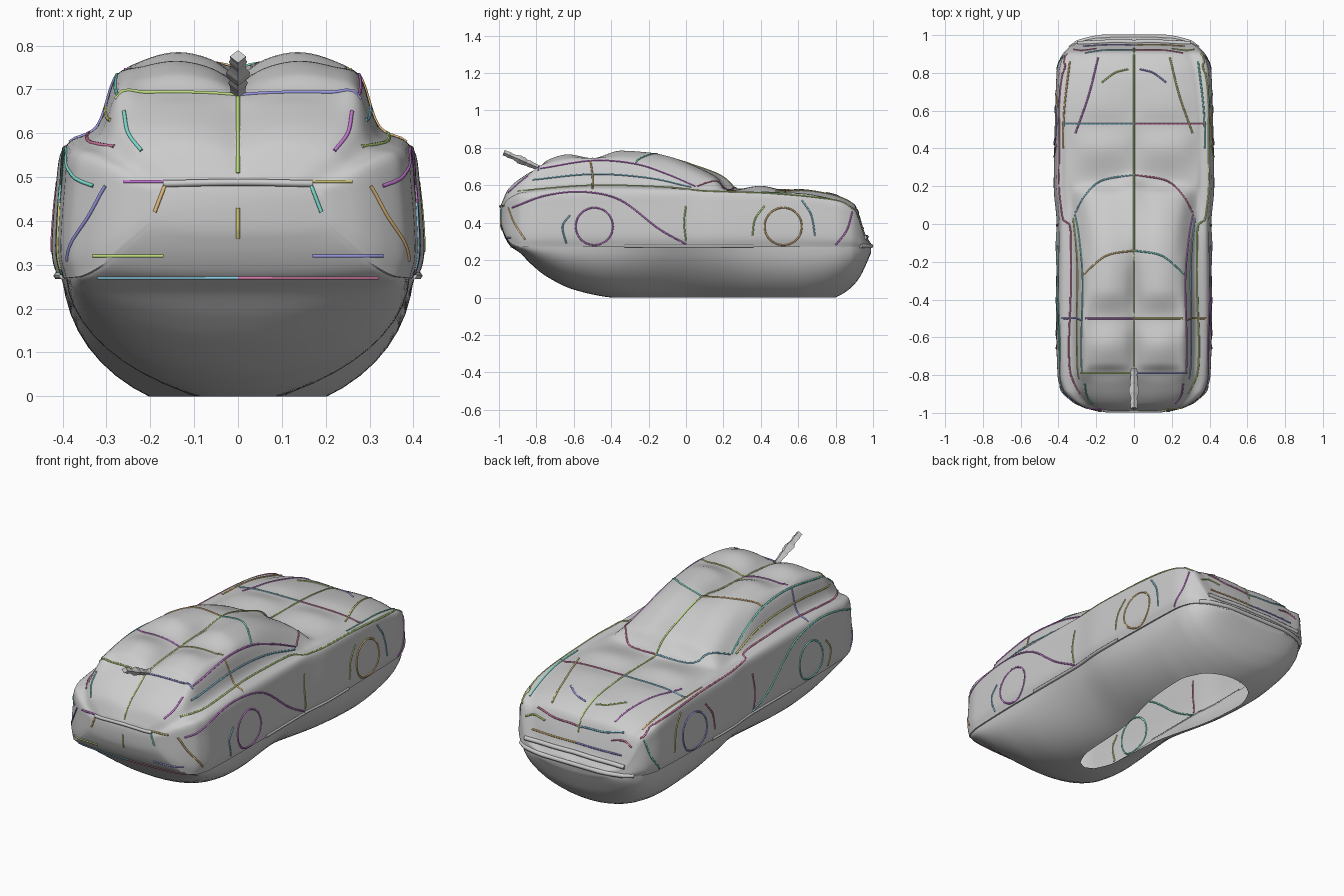
import bpy, bmesh, math, random
from mathutils import Vector
from mathutils.bvhtree import BVHTree

if "Cube" in bpy.data.objects:
    bpy.data.objects.remove(bpy.data.objects["Cube"])

random.seed(4)


def smooth_keys(*kv):
    """Monotone cubic through (position, value) keys."""
    xs, ys = kv[0::2], kv[1::2]
    d = [(ys[i+1]-ys[i])/(xs[i+1]-xs[i]) for i in range(len(xs)-1)]
    m = [d[0]] + [0 if a*b <= 0 else 2*a*b/(a+b) for a, b in zip(d, d[1:])] + [d[-1]]

    def f(x):
        i = max(j for j in range(len(d)) if j == 0 or xs[j] <= x)
        h = xs[i+1]-xs[i]
        t = (x-xs[i])/h
        return ((2*t**3-3*t*t+1)*ys[i] + (t**3-2*t*t+t)*h*m[i]
                + (3*t*t-2*t**3)*ys[i+1] + (t**3-t*t)*h*m[i+1])
    return f


def spline(pts, n):
    """Catmull-Rom through points."""
    P = [Vector(p) for p in pts]
    P = [2*P[0]-P[1]] + P + [2*P[-1]-P[-2]]
    out = []
    for i in range(1, len(P)-2):
        a, b, c, d = P[i-1:i+3]
        for k in range(n):
            t = k/n
            out.append(0.5*(2*b+(c-a)*t+(2*a-5*b+4*c-d)*t*t+(3*b-a-3*c+d)*t**3))
    return out + [P[-2]]


def mesh_object(name, bm):
    bmesh.ops.recalc_face_normals(bm, faces=bm.faces)
    me = bpy.data.meshes.new(name)
    bm.to_mesh(me)
    bm.free()
    ob = bpy.data.objects.new(name, me)
    bpy.context.collection.objects.link(ob)
    return ob


# Body outlines along the length: width, sill, belly, shoulder, roof edge, pillow tops, centre
width = smooth_keys(-.99, .2, -.97, .27, -.93, .335, -.88, .38, -.8, .40, -.5, .408, 0, .405,
                    .2, .42, .5, .415, .8, .405, .88, .385, .93, .345, .96, .3, .99, .19)
sill = smooth_keys(-.99, .40, -.97, .34, -.94, .295, -.89, .272, -.8, .27, .9, .27, .99, .258)
belly = smooth_keys(-.99, .38, -.97, .325, -.94, .275, -.89, .24, -.83, .18, -.75, .115, -.6, .042,
                    -.4, 0, -.2, -.014, .1, -.025, .4, -.042, .6, -.046, .72, -.028, .8, 0,
                    .88, .05, .93, .11, .96, .17, .99, .24)
shoulder = smooth_keys(-.99, .47, -.95, .52, -.88, .55, -.5, .575, 0, .57, .1, .565, .3, .56,
                       .6, .55, .8, .515, .9, .47, .93, .40, .96, .315, .99, .278)
roof_w = smooth_keys(-.99, .13, -.95, .22, -.85, .27, -.5, .275, -.27, .27, 0, .30,
                     .1, .32, .3, .33, .6, .32, .9, .26, .99, .13)
roof_z = smooth_keys(-.99, .49, -.95, .56, -.85, .64, -.77, .70, -.5, .735, -.27, .72, 0, .62,
                     .1, .58, .25, .57, .6, .56, .8, .53, .9, .485, .93, .415, .96, .325, .99, .283)
pillow = smooth_keys(-.99, .495, -.95, .58, -.85, .66, -.78, .70, -.74, .735, -.63, .765, -.5, .745,
                     -.35, .785, -.2, .775, -.1, .755, .1, .675, .17, .635, .21, .58, .24, .575,
                     .4, .597, .53, .575, .6, .58, .75, .56, .9, .5, .93, .43, .96, .335, .99, .288)
centre = smooth_keys(-.99, .49, -.95, .56, -.85, .645, -.78, .69, -.5, .72, -.3, .73, -.14, .75,
                     .1, .688, .2, .645, .24, .61, .27, .58, .5, .577, .75, .555, .9, .49,
                     .93, .42, .96, .33, .99, .288)


def half_section(y):
    w, s, b, h = width(y), sill(y), belly(y), shoulder(y)
    rw, rz, pz, cz = roof_w(y), roof_z(y), pillow(y), centre(y)
    pinch = .3*math.exp(-((y+.02)/.33)**2)      # waist in the lower hull
    low = [Vector((.96*w*math.sin(a)*(1-pinch*math.cos(a)), s-(s-b)*math.cos(a)))
           for a in [k*math.pi/24 for k in range(13)]]
    wb = w*.955
    side = spline([(w*.98, s), (w*1.012, s+.22*(h-s)), (w*.99, s+.7*(h-s)), (wb, h),
                   (wb+(rw-wb)*.6, h+.25*(rz-h)), (rw, rz),
                   (rw*.78, rz+(pz-rz)*.7), (rw*.5, pz), (rw*.22, pz+(cz-pz)*.3), (0, cz)], 5)
    return low + side


# Main body shell: loft, closed ends, open cut underneath
bm = bmesh.new()
N = 130
rings = []
for i in range(N+1):
    u = i/N
    y = -.99 + 1.98*(.45*u + .55*(1-math.cos(math.pi*u))/2)
    h = half_section(y)
    loop = h + [Vector((-p.x, p.y)) for p in h[-2:0:-1]]
    rings.append([bm.verts.new((p.x, y, p.y)) for p in loop])
for r, s in zip(rings, rings[1:]):
    for k in range(len(r)):
        j = (k+1) % len(r)
        bm.faces.new((r[k], r[j], s[j], s[k]))
bm.faces.new(rings[0])
bm.faces.new(rings[-1])
tree = BVHTree.FromBMesh(bm)
bmesh.ops.bisect_plane(bm, geom=bm.verts[:]+bm.edges[:]+bm.faces[:],
                       plane_co=(0, 0, 0), plane_no=(0, 0, 1), clear_inner=True)
body = mesh_object("body_shell", bm)
bpy.context.view_layer.objects.active = body
body.select_set(True)
bpy.ops.object.shade_smooth_by_angle(angle=math.radians(35))

# Feature lines: drawn flat, then projected on the body
palette = []
for i, c in enumerate([(.6, .2, .7), (.2, .7, .6), (.75, .5, .2), (.3, .3, .75),
                       (.5, .7, .2), (.7, .2, .4), (.25, .6, .75), (.65, .6, .2)]):
    m = bpy.data.materials.new("line_colour_%d" % i)
    m.diffuse_color = (*c, 1)
    m.use_nodes = True
    m.node_tree.nodes["Principled BSDF"].inputs["Base Color"].default_value = m.diffuse_color
    palette.append(m)
count = 0
VIEWS = {"side": lambda a, b: ((2, a, b), (-1, 0, 0)), "top": lambda a, b: ((a, b, 2), (0, 0, -1)),
         "back": lambda a, b: ((a, -2, b), (0, 1, 0)), "nose": lambda a, b: ((a, 2, b), (0, -1, 0))}


def line(name, view, pts, mirror=True, radius=.0045, coloured=True, n=8):
    global count
    path = []
    for p in spline(pts, n):
        o, d = VIEWS[view](*p)
        hit = tree.ray_cast(Vector(o), Vector(d))[0]
        if hit:
            path.append(hit)
    for sx in ((1, -1) if mirror else (1,)):
        cu = bpy.data.curves.new(name, 'CURVE')
        cu.dimensions = '3D'
        cu.bevel_depth, cu.bevel_resolution = radius, 1
        cu.use_fill_caps = True
        sp = cu.splines.new('POLY')
        sp.points.add(len(path)-1)
        for q, p in zip(sp.points, path):
            q.co = (p.x*sx, p.y, p.z, 1)
        if coloured:
            cu.materials.append(palette[count % len(palette)])
            count += 1
        bpy.context.collection.objects.link(bpy.data.objects.new(name, cu))


# Wheel rings
for cy in (-.49, .52):
    line("wheel_ring", "side", [(cy+.1*math.cos(k*math.pi/8), .38+.1*math.sin(k*math.pi/8))
                                for k in range(17)], n=3)
# Side lines
line("front_arch_rear", "side", [(.355, .33), (.37, .42), (.42, .49)])
line("front_arch_front", "side", [(.62, .52), (.67, .44), (.69, .33)])
line("rear_fender_line", "side", [(-.93, .48), (-.75, .545), (-.55, .565), (-.35, .52), (-.15, .37), (0, .285)])
line("sill_line", "side", [(-.1, .275), (.1, .275), (.36, .275)])
line("belt_line", "side", [(-.9, .57), (-.5, .6), (-.1, .59), (.1, .57), (.5, .555), (.8, .52), (.9, .47)])
line("window_line", "side", [(-.82, .63), (-.5, .66), (-.2, .64), (.03, .59)])
line("roof_side_line", "side", [(-.78, .69), (-.5, .733), (-.27, .715), (-.1, .66), (.05, .595)])
line("window_post", "side", [(-.5, .58), (-.5, .65), (-.51, .73)])
line("door_line", "side", [(0, .3), (-.01, .4), (0, .49)])
line("rear_panel_line", "side", [(-.64, .29), (-.66, .38), (-.62, .44)])
line("nose_panel_line", "side", [(.8, .28), (.86, .36), (.89, .46)])
line("tail_panel_line", "side", [(-.86, .31), (-.92, .4), (-.95, .48)])
# Top lines
line("centre_line", "top", [(0, -.98), (0, -.5), (0, 0), (0, .5), (0, .93)], False, n=24)
line("hood_seam", "top", [(0, .53), (.2, .53), (.38, .53)])
line("roof_seam", "top", [(0, -.5), (.13, -.5), (.26, -.5)])
line("roof_front_arc", "top", [(0, -.14), (.15, -.17), (.27, -.27)])
line("roof_rear_line", "top", [(0, -.79), (.15, -.79), (.28, -.79)])
line("windscreen_base", "top", [(0, .26), (.17, .23), (.26, .15), (.31, .06)])
line("hood_crease", "top", [(.31, .48), (.24, .68), (.19, .88)])
line("fender_crease", "top", [(.375, .4), (.37, .6), (.34, .86)])
line("hood_vent", "top", [(.03, .82), (.1, .8), (.17, .75)])
line("nose_edge", "top", [(0, .92), (.15, .92), (.26, .905)])
# Tail and nose lines
line("tail_lamp_line", "back", [(.15, .49), (.21, .49), (.26, .49)])
line("tail_lamp_brace", "back", [(.165, .485), (.19, .42)])
line("tail_lower_line", "back", [(.17, .32), (.25, .32), (.33, .32)])
line("tail_base_line", "back", [(0, .27), (.15, .27), (.32, .27)])
line("tail_centre_line", "back", [(0, .36), (0, .4), (0, .43)], False)
line("hatch_edge", "back", [(.26, .65), (.25, .6), (.22, .56)])
line("grille_line", "nose", [(0, .37), (.15, .37), (.27, .37)])
line("headlamp_line", "nose", [(.2, .43), (.27, .44), (.32, .42)])
# Raised ledges in body grey
line("nose_ledge", "nose", [(-.3, .32), (0, .325), (.3, .32)], False, .012, False)
line("nose_lip", "nose", [(-.34, .275), (0, .275), (.34, .275)], False, .012, False)
line("sill_ledge", "side", [(-.33, .275), (0, .275), (.36, .275)], True, .008, False)
line("tail_ledge", "back", [(-.17, .485), (0, .488), (.17, .485)], False, .009, False)

# Ragged tail fin on the roof end
bm = bmesh.new()
prev = None
a, b = Vector((0, -.975, .775)), Vector((0, -.77, .685))
for i in range(16):
    c = a.lerp(b, i/15)
    r = random.uniform(.012, .022)
    ring = [bm.verts.new(c+Vector((r*1.3*x, .4*r*z, r*z))) for x, z in ((1, 0), (0, 1), (-1, 0), (0, -1))]
    if prev:
        for k in range(4):
            bm.faces.new((prev[k], prev[(k+1) % 4], ring[(k+1) % 4], ring[k]))
    else:
        bm.faces.new(ring)
    prev = ring
bm.faces.new(prev)
mesh_object("tail_fin", bm)
